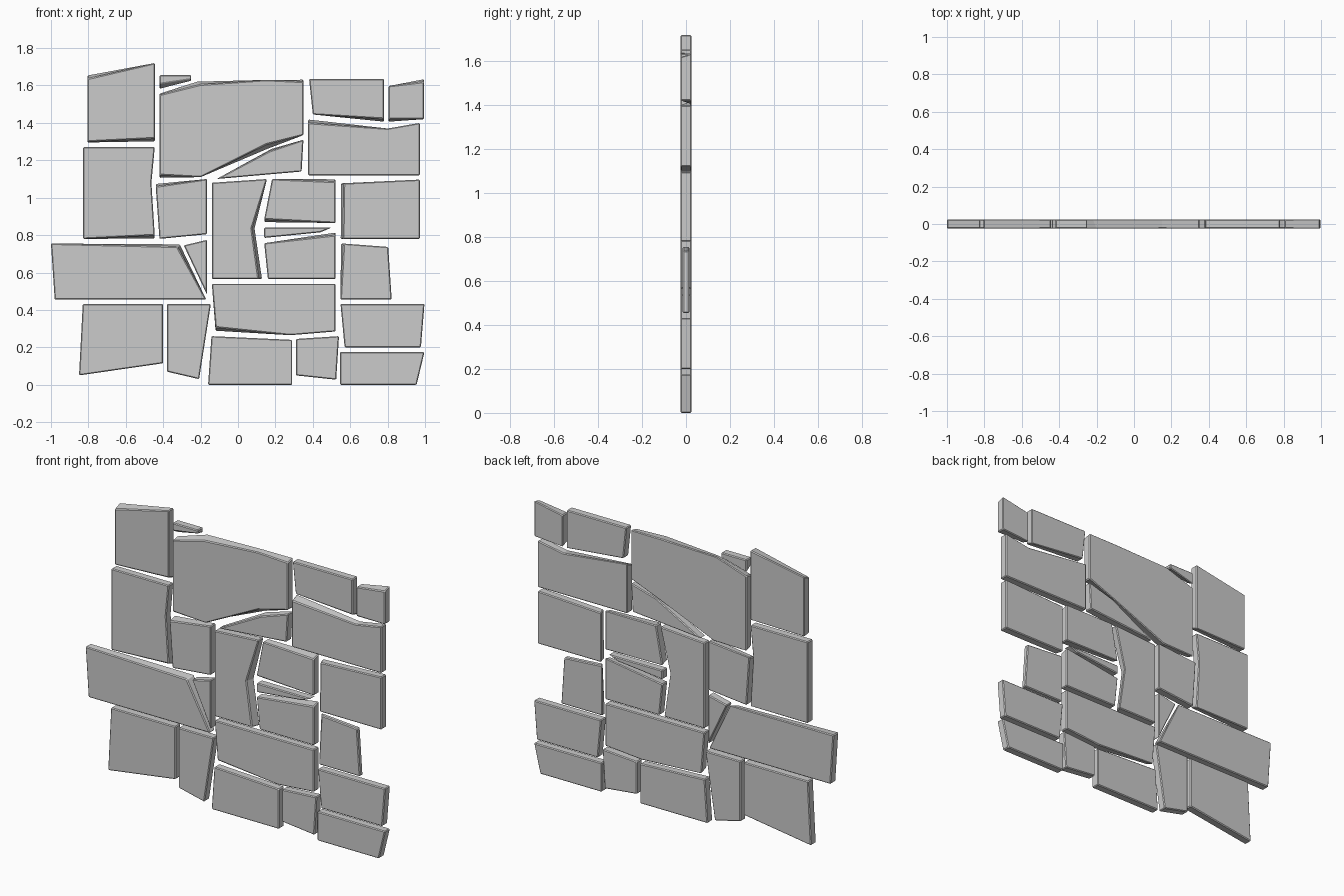
import bpy, bmesh


def stone(name, outline, front=None, half=0.025):
    """Counter-clockwise (x, z) outline; front = {corner index: shifted front corner}."""
    front = front or {}
    bm = bmesh.new()
    back = [bm.verts.new((x, half, z)) for x, z in outline]
    face = []
    for i, p in enumerate(outline):
        x, z = front.get(i, p)
        face.append(bm.verts.new((x, -half, z)))
    bm.faces.new(face)
    bm.faces.new(back[::-1])
    n = len(outline)
    for i in range(n):
        j = (i + 1) % n
        bm.faces.new((face[j], face[i], back[i], back[j]))
    bmesh.ops.recalc_face_normals(bm, faces=bm.faces)
    me = bpy.data.meshes.new(name)
    bm.to_mesh(me)
    bm.free()
    ob = bpy.data.objects.new(name, me)
    bpy.context.collection.objects.link(ob)
    # worn edges
    bev = ob.modifiers.new("worn_edges", 'BEVEL')
    bev.width = 0.005
    bev.segments = 1
    bev.limit_method = 'ANGLE'
    bev.angle_limit = 0.6


# top course
stone("stone_top_left", [(-.805, 1.295), (-.445, 1.30), (-.445, 1.72), (-.805, 1.655)],
      {0: (-.805, 1.30), 1: (-.445, 1.318), 3: (-.805, 1.636)})
stone("stone_chip_top", [(-.42, 1.58), (-.25, 1.625), (-.25, 1.655), (-.42, 1.655)],
      {0: (-.42, 1.61), 1: (-.25, 1.635)})
stone("stone_large", [(-.42, 1.105), (-.2, 1.11), (.16, 1.26), (.35, 1.335), (.35, 1.632),
                      (.15, 1.63), (-.22, 1.622), (-.42, 1.557)],
      {0: (-.42, 1.122), 2: (.15, 1.285), 4: (.35, 1.62), 6: (-.2, 1.605), 7: (-.42, 1.55)})
stone("stone_wedge", [(-.115, 1.10), (.34, 1.14), (.35, 1.31), (.18, 1.262)],
      {3: (.17, 1.25)})
stone("stone_top_right_a", [(.4, 1.445), (.78, 1.405), (.78, 1.635), (.38, 1.635)],
      {1: (.78, 1.422)})
stone("stone_top_right_b", [(.805, 1.405), (.995, 1.42), (.995, 1.635), (.805, 1.597)],
      {0: (.805, 1.422), 2: (.995, 1.62)})
stone("stone_upper_right", [(.375, 1.12), (.972, 1.12), (.972, 1.40), (.8, 1.37), (.375, 1.42)],
      {4: (.375, 1.40)})

# middle courses
stone("stone_left", [(-.828, .78), (-.445, .78), (-.463, 1.08), (-.445, 1.27), (-.828, 1.27)],
      {1: (-.445, .80)})
stone("stone_mid_left", [(-.42, .78), (-.165, .805), (-.165, 1.10), (-.44, 1.075)],
      {3: (-.44, 1.06)})
stone("stone_upright", [(-.14, .565), (.13, .565), (.09, .835), (.155, 1.10), (-.14, 1.08)],
      {1: (.11, .565), 2: (.073, .835)})
stone("stone_centre_upper", [(.14, .868), (.522, .865), (.522, 1.10), (.182, 1.10)],
      {0: (.14, .885), 2: (.522, 1.085)})
stone("stone_sliver", [(.14, .785), (.44, .815), (.5, .84), (.14, .84)])
stone("stone_centre_lower", [(.16, .565), (.522, .565), (.522, .815), (.14, .757)],
      {2: (.522, .80)})
stone("stone_mid_right", [(.548, .78), (.972, .78), (.972, 1.097), (.548, 1.077)],
      {0: (.562, .78), 3: (.566, 1.077)})
stone("stone_far_left", [(-.98, .455), (-.17, .455), (-.31, .752), (-1, .755)],
      {2: (-.325, .738)})
stone("stone_triangle", [(-.165, .48), (-.165, .775), (-.29, .745)])
stone("stone_right_thin", [(.548, .455), (.822, .455), (.803, .737), (.548, .755)],
      {3: (.566, .755)}, half=0.015)

# bottom courses
stone("stone_bottom_left", [(-.85, .05), (-.4, .115), (-.4, .432), (-.83, .432)])
stone("stone_bottom_left_b", [(-.38, .07), (-.208, .03), (-.145, .432), (-.38, .432)])
stone("stone_low_centre", [(-.12, .287), (.28, .265), (.522, .285), (.522, .54), (-.14, .54)],
      {0: (-.12, .307)})
stone("stone_base_a", [(-.16, 0), (.29, 0), (.29, .24), (-.142, .26)])
stone("stone_base_b", [(.31, .05), (.525, .027), (.54, .26), (.31, .245)])
stone("stone_low_right", [(.57, .2), (.978, .2), (.997, .432), (.548, .432)])
stone("stone_base_right", [(.545, 0), (.955, 0), (.997, .175), (.545, .175)])
